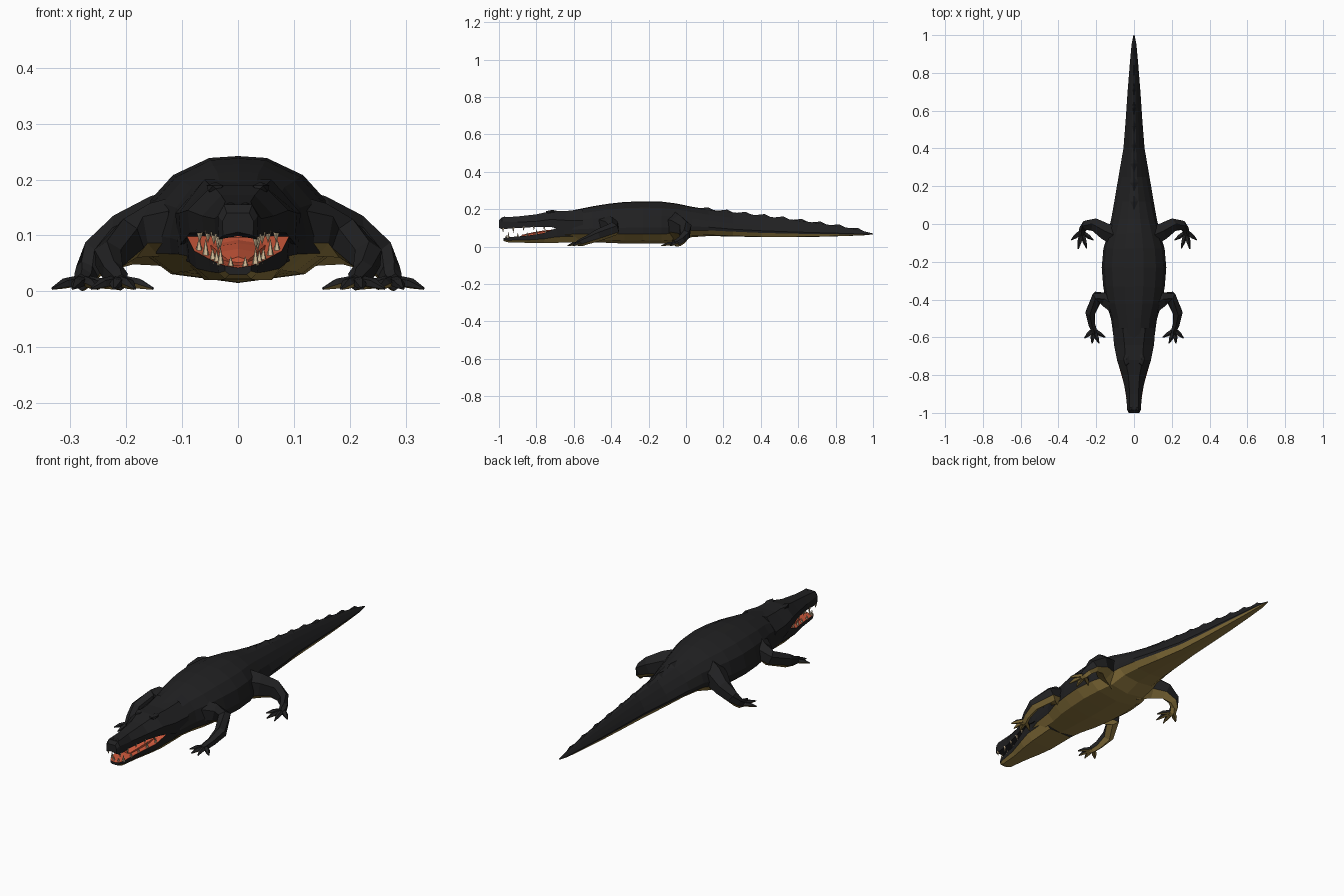
import bpy, bmesh
from math import cos, sin, pi
from mathutils import Vector, Matrix

if "Cube" in bpy.data.objects:
    bpy.data.objects.remove(bpy.data.objects["Cube"])


def material(name, color):
    m = bpy.data.materials.new(name)
    m.use_nodes = True
    m.diffuse_color = (*color, 1)
    m.node_tree.nodes["Principled BSDF"].inputs["Base Color"].default_value = (*color, 1)
    return m


MATS = [material("black hide", (.015, .015, .016)),
        material("olive belly", (.28, .19, .05)),
        material("orange mouth", (.62, .10, .045)),
        material("ivory teeth", (.62, .48, .30))]
HIDE, BELLY, MOUTH, IVORY = range(4)


def finish(bm, name, mirror=False):
    bmesh.ops.recalc_face_normals(bm, faces=bm.faces)
    mesh = bpy.data.meshes.new(name)
    bm.to_mesh(mesh)
    bm.free()
    for m in MATS:
        mesh.materials.append(m)
    ob = bpy.data.objects.new(name, mesh)
    bpy.context.collection.objects.link(ob)
    if mirror:
        ob.modifiers.new("mirror", 'MIRROR')


def skin(bm, rings, mats=None, caps=(HIDE, HIDE)):
    """Bridge closed rings of points and cap both ends."""
    vs = [[bm.verts.new(p) for p in r] for r in rings]
    n = len(vs[0])
    for a, b in zip(vs, vs[1:]):
        for j in range(n):
            k = (j + 1) % n
            f = bm.faces.new((a[j], a[k], b[k], b[j]))
            if mats:
                f.material_index = mats[min(j, n - 1 - j)]
    for r, c in zip((vs[0], vs[-1]), caps):
        bm.faces.new(r).material_index = c


def symmetric(y, half):
    """Close a right-half outline, top to bottom, into a full ring."""
    pts = half + [(-x, z) for x, z in half[-2:0:-1]]
    return [(x, y, z) for x, z in pts]


def tube(bm, path, sides=6, flat=1.0):
    """Tapered limb through (x, y, z, radius) points."""
    rings = []
    for i, p in enumerate(path):
        a, b = path[max(i - 1, 0)], path[min(i + 1, len(path) - 1)]
        d = (Vector(b[:3]) - Vector(a[:3])).normalized()
        side = d.cross(Vector((0, 0, 1))).normalized()
        up = side.cross(d)
        rings.append([Vector(p[:3]) + p[3] * (side * cos(t) + up * sin(t) * flat)
                      for t in [2 * pi * (k + .5) / sides for k in range(sides)]])
    skin(bm, rings)


def lerp_row(rows, y):
    for a, b in zip(rows, rows[1:]):
        if a[0] <= y <= b[0]:
            t = (y - a[0]) / (b[0] - a[0])
            return [u + (v - u) * t for u, v in zip(a, b)]
    return rows[-1]


# Trunk and tail: y, half width, bottom, top
TRUNK = [(-.69, .08, .03, .165), (-.6, .108, .028, .195), (-.5, .122, .023, .215),
         (-.42, .148, .02, .228), (-.33, .163, .016, .238), (-.23, .171, .015, .242),
         (-.13, .162, .016, .24), (-.05, .138, .022, .23), (.03, .12, .05, .213),
         (.12, .104, .056, .198), (.25, .082, .054, .183), (.4, .056, .05, .165),
         (.55, .044, .05, .146), (.7, .034, .052, .126), (.85, .022, .056, .103),
         (.95, .013, .06, .082), (1, .003, .065, .07)]
ROUND = [(0, 1), (.3, .985), (.68, .85), (.91, .66), (1, .38), (.98, .23), (.7, .07), (0, 0)]
KEEL = [(0, 1), (.2, .96), (.5, .76), (.78, .52), (1, .3), (.96, .2), (.7, .02), (0, 0)]
rings = []
for y, w, z0, z1 in TRUNK:
    t = min(max((y + .05) / .3, 0), 1)
    rings.append(symmetric(y, [((a + (c - a) * t) * w, z0 + (b + (d - b) * t) * (z1 - z0))
                               for (a, b), (c, d) in zip(ROUND, KEEL)]))
bm = bmesh.new()
skin(bm, rings, [HIDE] * 5 + [BELLY] * 2, (MOUTH, HIDE))
finish(bm, "trunk_and_tail")

# Tail crest: a row of low wedges rising toward the back
bm = bmesh.new()
for i in range(9):
    y = .06 + i * .1
    r0, r1 = lerp_row(TRUNK, y), lerp_row(TRUNK, min(y + .1, .97))
    w = r0[1] * .25
    mid = lerp_row(TRUNK, y + .06)
    base = [bm.verts.new(p) for p in ((0, y, r0[3] - .003), (w, y + .06, mid[3] - .008),
                                      (0, r1[0], r1[3] - .004), (-w, y + .06, mid[3] - .008))]
    top = bm.verts.new((0, y + .06, mid[3] + .011))
    bm.faces.new(base)
    for j in range(4):
        bm.faces.new((base[j], base[(j + 1) % 4], top))
finish(bm, "tail_crest")

# Upper head: y, half width, lip, cheek, top, half width of top
HEAD = [(-1, .028, .1, .125, .14, .02), (-.985, .036, .093, .135, .155, .025),
        (-.9, .042, .099, .13, .161, .023), (-.8, .064, .105, .135, .172, .03),
        (-.72, .09, .104, .145, .19, .045), (-.64, .106, .085, .14, .19, .05),
        (-.55, .112, .08, .14, .2, .06)]
bm = bmesh.new()
skin(bm, [symmetric(y, [(0, z1), (wt, z1), (w, zm), (w * .96, z0), (0, z0 + .006)])
          for y, w, z0, zm, z1, wt in HEAD], [HIDE] * 4)
finish(bm, "upper_head")

# Lower jaw: y, half width, bottom, lip
JAW = [(-.975, .024, .03, .046), (-.95, .036, .022, .05), (-.85, .052, .02, .058),
       (-.76, .078, .02, .072), (-.69, .092, .02, .1), (-.55, .1, .025, .1)]
bm = bmesh.new()
skin(bm, [symmetric(y, [(0, z1 - .004), (w, z1), (w * .95, z0 + (z1 - z0) * .4),
                        (w * .65, z0), (0, z0)])
          for y, w, z0, z1 in JAW], [MOUTH, HIDE, BELLY, BELLY])
finish(bm, "lower_jaw")

# Tongue
bm = bmesh.new()
skin(bm, [symmetric(y, [(0, z), (w, z - .006), (w, z - .02), (0, z - .02)])
          for y, w, z in [(-.88, .018, .062), (-.82, .034, .076), (-.76, .046, .086),
                          (-.68, .055, .094)]], [MOUTH] * 3, (MOUTH, MOUTH))
finish(bm, "tongue")

# Teeth along both lips
bm = bmesh.new()


def tooth(x, y, z, length, down):
    m = Matrix.Translation((x, y, z + (-.5 if down else .5) * length))
    if down:
        m = m @ Matrix.Rotation(pi, 4, 'X')
    bmesh.ops.create_cone(bm, segments=5, cap_ends=True, radius1=.007, radius2=.0005,
                          depth=length, matrix=m)


for i in range(5):
    y = -.978 + i * .055
    row = lerp_row(HEAD, y)
    tooth(row[1] * .88, y, row[2] + .005, .03 if i == 1 else .022, True)
    y = -.95 + i * .05
    row = lerp_row(JAW, y)
    tooth(row[1] * .87, y, row[3] - .004, .032 if i % 3 == 0 else .023, False)
tooth(.013, -.962, .042, .02, False)
for f in bm.faces:
    f.material_index = IVORY
finish(bm, "teeth", True)


def bump(name, place, size):
    b = bmesh.new()
    bmesh.ops.create_icosphere(b, subdivisions=1, radius=1, matrix=Matrix.Translation(place)
                               @ Matrix.Diagonal((*size, 1)))
    finish(b, name, True)


# Brows and nostrils
bump("brow", (.04, -.715, .184), (.018, .04, .012))
bump("nostril", (.013, -.97, .154), (.009, .014, .006))


def leg(name, path, toes, flat):
    b = bmesh.new()
    tube(b, path, 6, flat)
    x, y, z = path[-2][:3]
    for tx, ty in toes:
        mx, my = x + (tx - x) * .6, y + (ty - y) * .6
        tube(b, [(x, y, .02, .013), (mx, my, .014, .012), (tx, ty, .005, .003)], 5, .8)
    bmesh.ops.recalc_face_normals(b, faces=b.faces)
    for f in b.faces:
        f.material_index = BELLY if f.normal.z < -.45 else HIDE
    finish(b, name, True)


# Legs
leg("front_leg", [(.1, -.43, .115, .05), (.15, -.4, .11, .042), (.193, -.385, .095, .033),
                  (.232, -.47, .06, .028), (.224, -.53, .034, .02), (.213, -.56, .022, .018),
                  (.209, -.58, .016, .013)],
    [(.152, -.6), (.185, -.632), (.222, -.633), (.262, -.605)], 1.15)
leg("hind_leg", [(.08, -.07, .11, .065), (.15, -.04, .108, .05), (.205, -.005, .092, .038),
                 (.252, -.005, .062, .027), (.27, -.022, .036, .02), (.276, -.04, .022, .018),
                 (.28, -.06, .016, .013)],
    [(.332, -.085), (.295, -.132), (.25, -.13), (.215, -.085)], 1.25)
